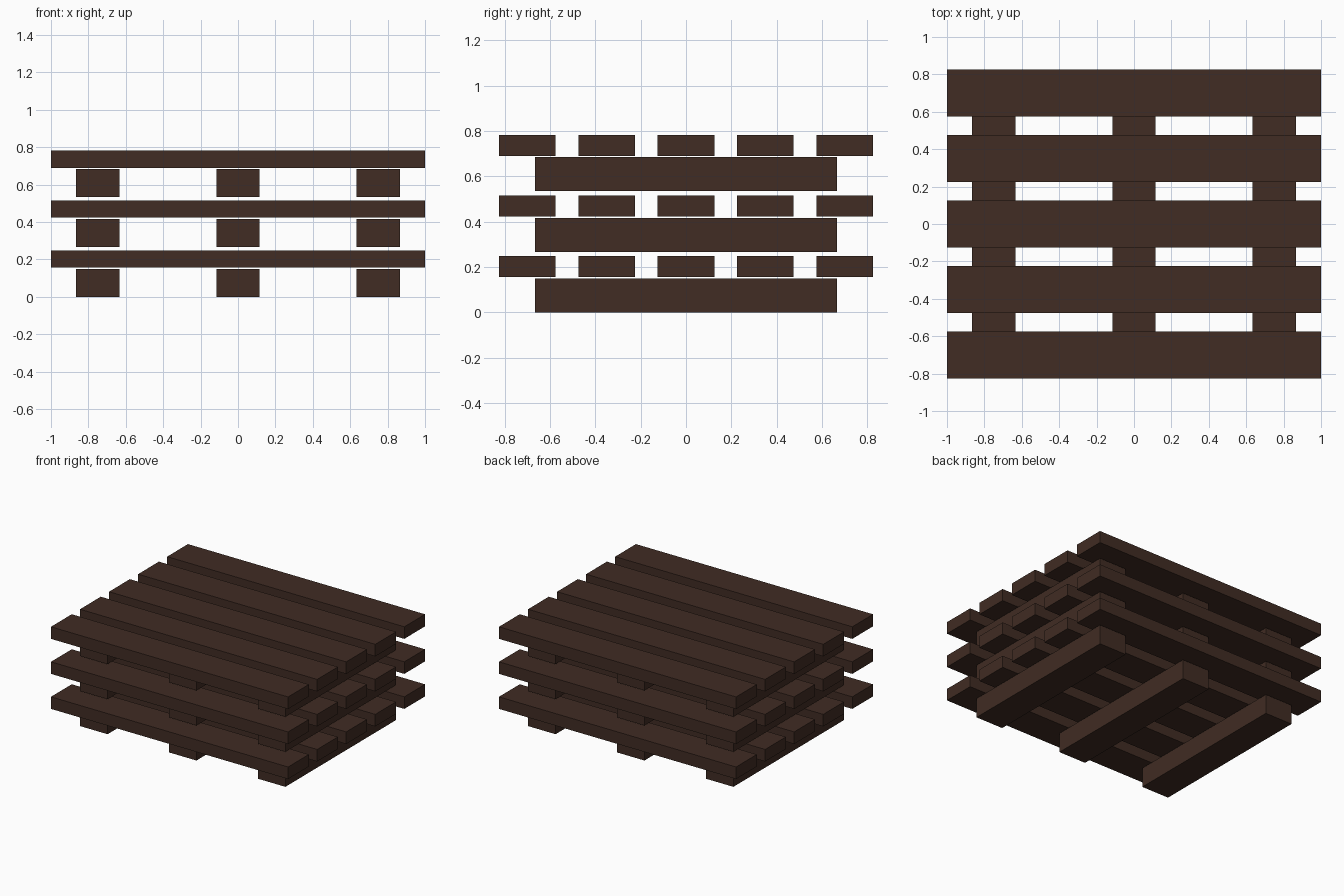
import bpy

if "Cube" in bpy.data.objects:
    bpy.data.objects.remove(bpy.data.objects["Cube"])

wood = bpy.data.materials.new("dark brown wood")
wood.diffuse_color = (0.052, 0.025, 0.017, 1.0)
wood.use_nodes = True
wood.node_tree.nodes["Principled BSDF"].inputs["Base Color"].default_value = wood.diffuse_color


def box(name, centre, size):
    """Add a flat-faced box of the given size."""
    bpy.ops.mesh.primitive_cube_add(size=1, location=centre)
    ob = bpy.context.object
    ob.name = name
    ob.scale = size
    bpy.ops.object.transform_apply(location=False, rotation=False, scale=True)
    ob.data.materials.append(wood)


PITCH = 0.267                      # height step between stacked pallets
RUNNER = (0.232, 1.332, 0.15)
PLANK = (2.0, 0.25, 0.092)
PLANK_BOTTOM = 0.156               # small gap above the runners

for level in range(3):
    z = level * PITCH
    # three runners, front to back
    for i in (-1, 0, 1):
        box(f"runner_{level + 1}_{i + 2}", (i * 0.75, 0, z + RUNNER[2] / 2), RUNNER)
    # five deck planks, side to side
    for j in range(-2, 3):
        box(f"deck_plank_{level + 1}_{j + 3}",
            (0, j * 0.35, z + PLANK_BOTTOM + PLANK[2] / 2), PLANK)
